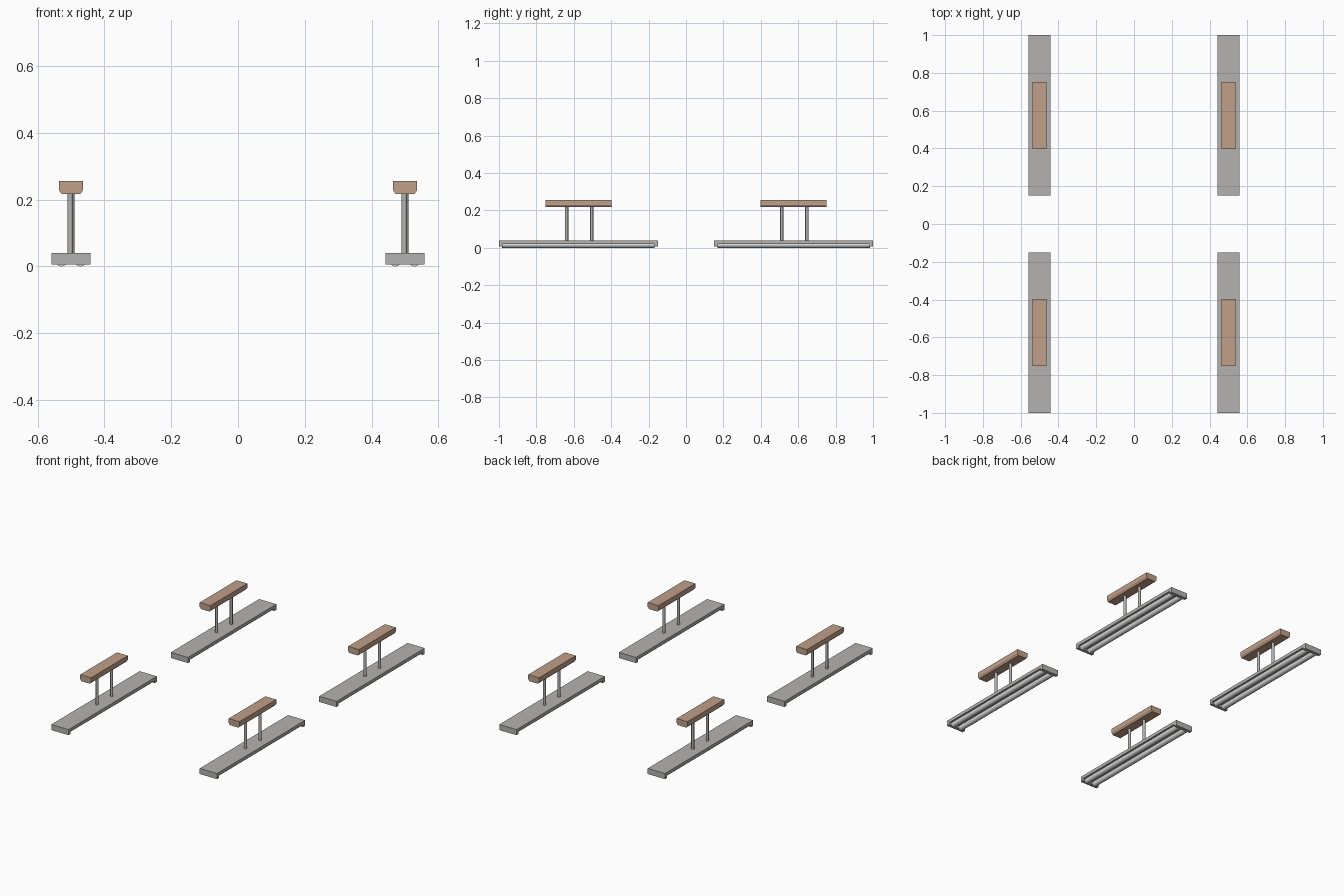
import bpy, bmesh, math
from mathutils import Matrix

if "Cube" in bpy.data.objects:
    bpy.data.objects.remove(bpy.data.objects["Cube"])


def material(name, color):
    m = bpy.data.materials.new(name)
    m.diffuse_color = (*color, 1)
    m.use_nodes = True
    m.node_tree.nodes["Principled BSDF"].inputs["Base Color"].default_value = m.diffuse_color
    return m


GREY = material("grey metal", (0.456, 0.45, 0.44))
TUBE = material("white tube", (0.85, 0.85, 0.85))
WOOD = material("brown wood", (0.53, 0.35, 0.25))


def finish(name, bm, mat):
    bmesh.ops.recalc_face_normals(bm, faces=bm.faces)
    me = bpy.data.meshes.new(name)
    bm.to_mesh(me)
    bm.free()
    me.materials.append(mat)
    ob = bpy.data.objects.new(name, me)
    bpy.context.collection.objects.link(ob)
    return ob


def extrude(name, outline, axis, lo, hi, mat):
    """Extrude a closed 2D outline along x or y; outline is (other, z)."""
    bm = bmesh.new()
    if axis == 'y':
        verts = [bm.verts.new((a, lo, z)) for a, z in outline]
        vec = (0, hi - lo, 0)
    else:
        verts = [bm.verts.new((lo, a, z)) for a, z in outline]
        vec = (hi - lo, 0, 0)
    face = bm.faces.new(verts)
    new = bmesh.ops.extrude_face_region(bm, geom=[face])['geom']
    # keep the starting cap so the solid is closed
    moved = [v for v in new if isinstance(v, bmesh.types.BMVert)]
    bmesh.ops.translate(bm, verts=moved, vec=vec)
    if not face.is_valid:
        bm.faces.new(verts)
    return finish(name, bm, mat)


def cylinder(name, centre, r, length, along_y, mat, sides=16):
    bm = bmesh.new()
    rot = Matrix.Rotation(math.pi / 2, 4, 'X') if along_y else Matrix()
    bmesh.ops.create_cone(bm, cap_ends=True, segments=sides, radius1=r, radius2=r,
                          depth=length, matrix=Matrix.Translation(centre) @ rot)
    for f in bm.faces:
        f.smooth = len(f.verts) == 4
    for e in bm.edges:
        e.smooth = all(len(f.verts) == 4 for f in e.link_faces)
    return finish(name, bm, mat)


for cx in (-0.5, 0.5):
    for cy in (-0.575, 0.575):
        # lamp housing: flat slab with a deeper cap at each end
        y0, y1, t = cy - 0.425, cy + 0.425, 0.02
        side = [(y0, 0.04), (y0, 0.006), (y0 + t, 0.006), (y0 + t, 0.02),
                (y1 - t, 0.02), (y1 - t, 0.006), (y1, 0.006), (y1, 0.04)]
        extrude("lamp_housing", side, 'x', cx - 0.058, cx + 0.058, GREY)
        # two light tubes under the housing
        for dx in (-0.028, 0.028):
            cylinder("light_tube", (cx + dx, cy, 0.018), 0.018, 0.815, True, TUBE, 20)
        # hanging rods
        for dx, dy in ((-0.002, -0.063), (0.002, 0.071)):
            cylinder("hanging_rod", (cx + dx, cy + dy, 0.13), 0.0085, 0.19, False, GREY, 12)
        # wooden ceiling block with chamfered lower edges
        w, c, h = 0.0365, 0.008, 0.012
        block = [(cx - w, 0.255), (cx - w, 0.217 + h), (cx - w + c, 0.217),
                 (cx + w - c, 0.217), (cx + w, 0.217 + h), (cx + w, 0.255)]
        extrude("ceiling_block", block, 'y', cy - 0.177, cy + 0.177, WOOD)
